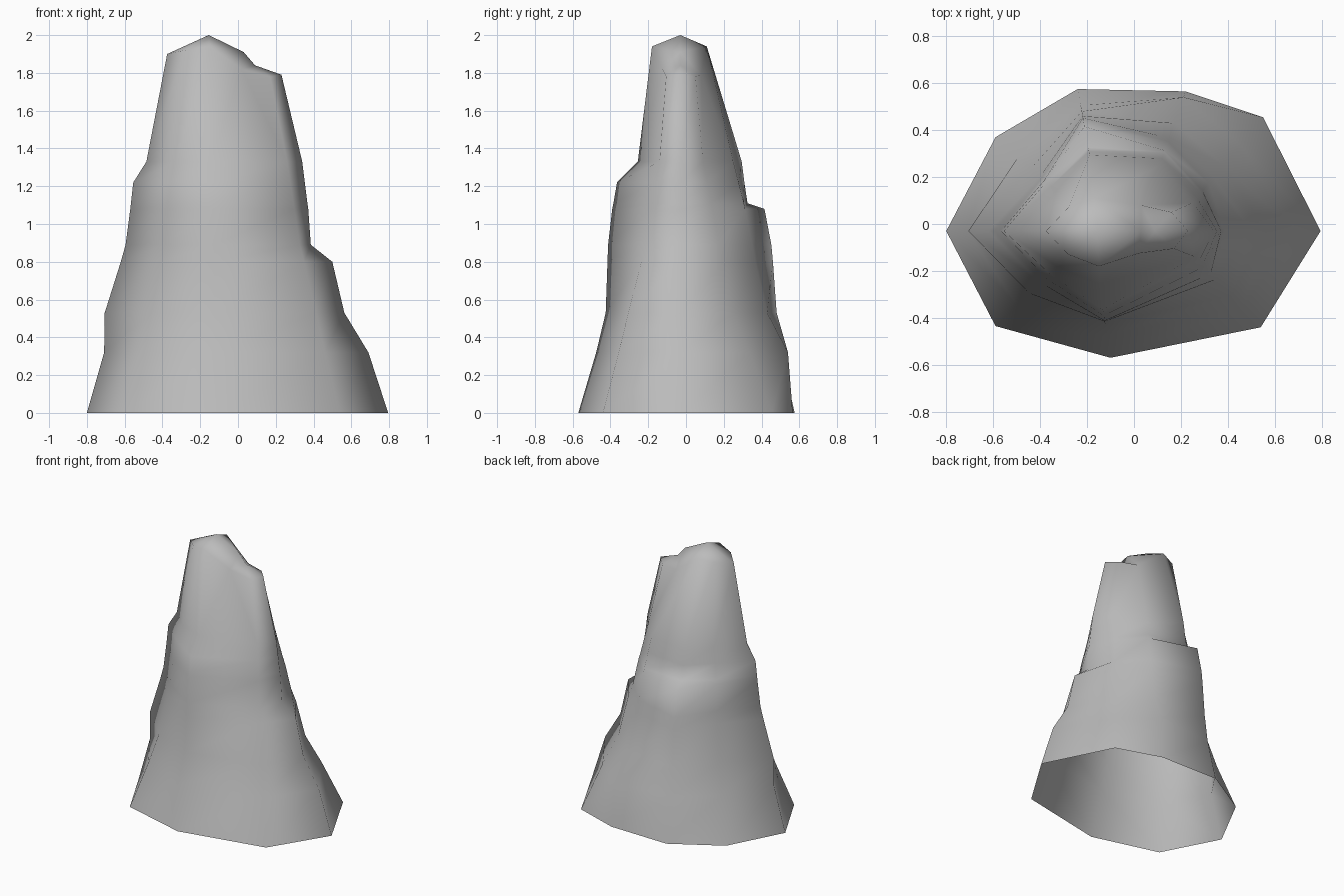
import bpy, bmesh

if "Cube" in bpy.data.objects:
    bpy.data.objects.remove(bpy.data.objects["Cube"])

stone = bpy.data.materials.new("grey stone")
stone.diffuse_color = (0.5, 0.5, 0.5, 1)
stone.use_nodes = True
stone.node_tree.nodes["Principled BSDF"].inputs["Base Color"].default_value = stone.diffuse_color

# Three key outlines, counter-clockwise from the left tip
base = [(-.80, -.03), (-.59, -.435), (-.10, -.57), (.54, -.44), (.795, -.03),
        (.55, .455), (.22, .565), (-.24, .575), (-.59, .37)]
neck = [(-.485, -.03), (-.33, -.18), (-.15, -.255), (.26, -.14), (.34, -.03),
        (.25, .09), (.11, .25), (-.19, .295), (-.33, .14)]
crown = [(-.375, -.03, 1.90), (-.28, -.13, 1.92), (-.15, -.18, 1.94),
         (.17, -.105, 1.78), (.23, -.03, 1.79), (.16, .05, 1.78),
         (.03, .08, 1.79), (-.17, .11, 1.94), (-.28, .07, 1.92)]

# How far each column has moved from base to neck at every level (makes ledges)
levels = [0, .32, .53, .80, .89, 1.08, 1.11, 1.22, 1.33]
taper = [
    (0, .29, .30, .57, .65, .73, .74, .78, 1),     # left ledge
    (0, .35, .55, .73, .76, .81, .82, .88, 1),     # front left
    (0, .30, .46, .49, .50, .57, .59, .65, 1),     # front bulge
    (0, .28, .45, .68, .76, .86, .88, .94, 1),     # front right
    (0, .23, .51, .65, .90, .93, .94, .97, 1),     # right ledge
    (0, .32, .56, .70, .77, .86, .88, .94, 1),     # back right
    (0, .08, .43, .63, .68, .80, .82, .91, 1),     # back
    (0, .25, .34, .41, .44, .57, .89, .95, 1),     # back ledge
    (0, .37, .58, .73, .76, .80, .83, .91, 1),     # back left
]

bm = bmesh.new()


def ring(points):
    return [bm.verts.new(p) for p in points]


def lerp(a, b, t):
    return a + (b - a) * t


rings = []
for k, z in enumerate(levels):
    rings.append(ring([(lerp(b[0], n[0], t[k]), lerp(b[1], n[1], t[k]), z)
                       for b, n, t in zip(base, neck, taper)]))
rings.append(ring(crown))
c = rings[-1]

# Dip in the front rim, and the peak stepping down to the right shoulder
dip, peak, step, notch = ring([(.02, -.125, 1.82), (-.155, -.03, 2),
                               (.03, -.03, 1.91), (.09, -.03, 1.84)])

# Side walls, open underneath
for low, high in zip(rings, rings[1:]):
    for i in range(9):
        j = (i + 1) % 9
        if high is c and i == 2:
            bm.faces.new((low[i], dip, c[i]))
            bm.faces.new((low[i], low[j], dip))
            bm.faces.new((low[j], c[j], dip))
        else:
            bm.faces.new((low[i], low[j], high[j], high[i]))

# Top cap
for f in [(c[7], c[8], peak), (c[8], c[0], peak), (c[0], c[1], peak),
          (c[1], c[2], peak), (c[2], step, peak), (c[2], dip, step),
          (dip, notch, step), (dip, c[3], notch), (c[3], c[4], notch),
          (c[4], c[5], notch), (c[5], c[6], notch), (c[6], step, notch),
          (c[6], c[7], step), (c[7], peak, step)]:
    bm.faces.new(f)

for f in bm.faces:
    f.smooth = True
mesh = bpy.data.meshes.new("rock_spire")
bm.to_mesh(mesh)
bm.free()
mesh.materials.append(stone)
rock = bpy.data.objects.new("rock_spire", mesh)
bpy.context.collection.objects.link(rock)
